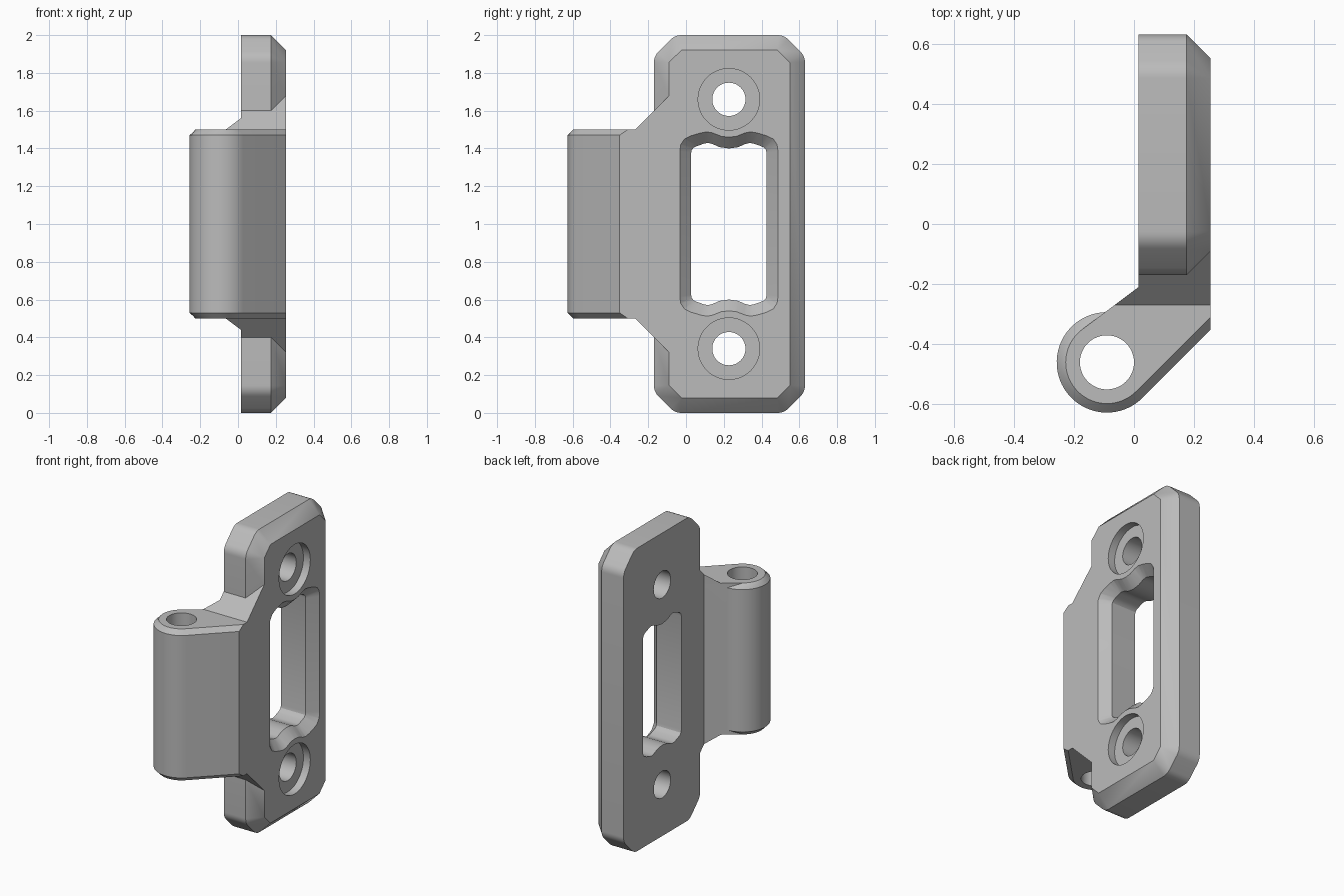
import bpy, bmesh
from math import radians, cos, sin, tan, acos, degrees

cube = bpy.data.objects.get("Cube")
if cube:
    bpy.data.objects.remove(cube, do_unlink=True)

grey = bpy.data.materials.new("plain_grey")
grey.use_nodes = True
grey.diffuse_color = (0.5, 0.5, 0.5, 1)
grey.node_tree.nodes["Principled BSDF"].inputs["Base Color"].default_value = (0.5, 0.5, 0.5, 1)

BACK, FACE, BEVEL = 0.015, 0.255, 0.08
MID_Y, MID_Z = 0.227, 1.0


def loft(name, loops):
    """Closed solid through matching loops of points, capped at both ends."""
    bm = bmesh.new()
    rows = [[bm.verts.new(p) for p in loop] for loop in loops]
    n = len(rows[0])
    for a, b in zip(rows, rows[1:]):
        for i in range(n):
            j = (i + 1) % n
            bm.faces.new((a[i], a[j], b[j], b[i]))
    bm.faces.new(rows[0][::-1])
    bm.faces.new(rows[-1])
    bmesh.ops.remove_doubles(bm, verts=bm.verts, dist=1e-5)
    bmesh.ops.recalc_face_normals(bm, faces=bm.faces)
    mesh = bpy.data.meshes.new(name)
    bm.to_mesh(mesh)
    bm.free()
    obj = bpy.data.objects.new(name, mesh)
    bpy.context.collection.objects.link(obj)
    mesh.materials.append(grey)
    return obj


def arc(cx, cy, r, start, end, n):
    angles = [radians(start + (end - start) * i / (n - 1)) for i in range(n)]
    return [(cx + r * cos(a), cy + r * sin(a)) for a in angles]


def at_x(points, x):
    return [(x, y, z) for y, z in points]


def at_z(points, z):
    return [(x, y, z) for x, y in points]


def combine(target, other, operation):
    mod = target.modifiers.new(operation.lower(), "BOOLEAN")
    mod.operation, mod.solver, mod.object = operation, "EXACT", other
    bpy.context.view_layer.objects.active = target
    bpy.ops.object.modifier_apply(modifier=mod.name)
    bpy.data.objects.remove(other, do_unlink=True)


# Plate: sharp octagon on the face, rounded octagon behind the bevel
half_y, half_z, cut = 0.32, 0.92, 0.065
corners = [(half_y, half_z - cut), (half_y - cut, half_z)]
corners += [(-y, z) for y, z in corners[::-1]]
corners += [(-y, -z) for y, z in corners]
inner, outer = [], []
for i, (y, z) in enumerate(corners):
    y, z = y + MID_Y + 0.003, z + MID_Z
    outer += arc(y, z, BEVEL, 45 * i, 45 * i + 45, 7)
    inner += [(y, z)] * 7
bracket = loft("hinge_bracket", [at_x(outer, BACK), at_x(outer, FACE - BEVEL), at_x(inner, FACE)])

# Knuckle arm: barrel with a bevelled rim, flowing into the plate
PX, PY, R, RIM = -0.09, -0.46, 0.167, 0.03
slope = tan(radians(37))
meet = 127 - degrees(acos((R - RIM) / R))


def arm_outline(r, start):
    tip_y = PY - r * sin(radians(45)) + FACE - PX - r * cos(radians(45))
    return arc(PX, PY, r, start, 315, 40) + [
        (FACE, tip_y), (FACE, -0.06), (BACK, -0.06), (BACK, -0.21)]


wide, narrow = arm_outline(R, meet), arm_outline(R - RIM, 127)
arm = loft("knuckle_arm", [at_z(narrow, 0.5), at_z(wide, 0.5 + RIM),
                           at_z(wide, 1.5 - RIM), at_z(narrow, 1.5)])
combine(bracket, arm, "UNION")

# Gusset: sloped shoulders between the arm and the plate
root = -0.27
web = [(FACE, root), (FACE, -0.06), (BACK, -0.06), (BACK, -0.21),
       (BACK + (root + 0.21) / slope, root)]
gusset = loft("gusset", [[(x, y, 0.5 - (y - root)) for x, y in web],
                         [(x, y, 1.5 + (y - root)) for x, y in web]])
combine(bracket, gusset, "UNION")

# Pin hole
ring = arc(PX, PY, 0.09, 0, 352.5, 48)
combine(bracket, loft("pin_cutter", [at_z(ring, 0.3), at_z(ring, 1.7)]), "DIFFERENCE")

# Screw holes with shallow counterbores
for z in (MID_Z - 0.66, MID_Z + 0.66):
    for r, start in ((0.088, -0.2), (0.163, FACE - 0.05)):
        ring = arc(MID_Y, z, r, 0, 352.5, 48)
        cutter = loft("screw_cutter", [at_x(ring, start), at_x(ring, 0.4)])
        combine(bracket, cutter, "DIFFERENCE")


# Wavy slot with a flared front edge
def full_slot(quarter):
    top = quarter[::-1] + [(-y, z) for y, z in quarter[1:]]
    pts = top + [(-y, -z) for y, z in top]
    return [(y + MID_Y, z + MID_Z) for y, z in pts]


throat = full_slot([(0, .4), (.05, .407), (.085, .423), (.11, .429), (.13, .426),
                    (.165, .414), (.185, .405), (.196, .393), (.2, .375)])
mouth = full_slot([(0, .46), (.04, .464), (.085, .482), (.115, .488), (.15, .482),
                   (.2, .467), (.235, .45), (.255, .42), (.26, .385)])
flare = [(m[0] * 1.1 - t[0] * 0.1, m[1] * 1.1 - t[1] * 0.1) for m, t in zip(mouth, throat)]
slot = loft("slot_cutter", [at_x(throat, -0.2), at_x(throat, FACE - 0.06), at_x(flare, FACE + 0.006)])
combine(bracket, slot, "DIFFERENCE")

# Smooth the rounds, keep the edges crisp
bpy.ops.object.select_all(action="DESELECT")
bracket.select_set(True)
bpy.context.view_layer.objects.active = bracket
bpy.ops.object.shade_smooth_by_angle(angle=radians(25))
